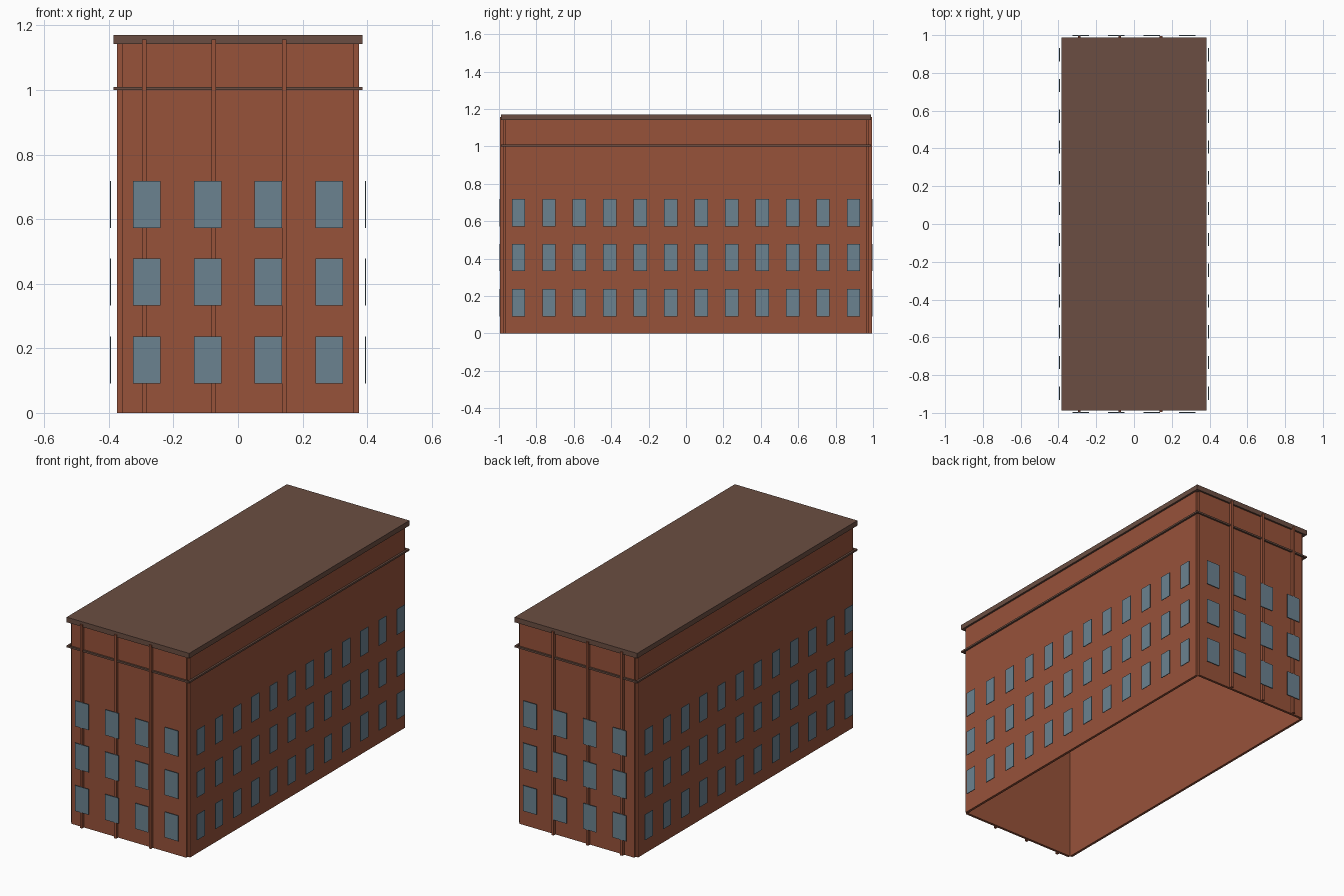
import bpy

cube = bpy.data.objects.get("Cube")
if cube:
    bpy.data.objects.remove(cube, do_unlink=True)


def material(name, rgb):
    mat = bpy.data.materials.new(name)
    mat.use_nodes = True
    colour = (*rgb, 1)
    mat.diffuse_color = colour
    mat.node_tree.nodes["Principled BSDF"].inputs["Base Color"].default_value = colour
    return mat


BRICK = material("red brick", (0.31, 0.085, 0.042))
STONE = material("brown roof", (0.147, 0.076, 0.054))
GLASS = material("blue grey glass", (0.147, 0.223, 0.279))


def box(name, mat, x, y, z):
    """Box from three (low, high) ranges."""
    faces = [(0, 1, 3, 2), (4, 6, 7, 5), (0, 4, 5, 1),
             (2, 3, 7, 6), (0, 2, 6, 4), (1, 5, 7, 3)]
    verts = [(a, b, c) for a in x for b in y for c in z]
    mesh = bpy.data.meshes.new(name)
    mesh.from_pydata(verts, [], faces)
    mesh.materials.append(mat)
    obj = bpy.data.objects.new(name, mesh)
    bpy.context.collection.objects.link(obj)
    return obj


def span(centre, width):
    return (centre - width / 2, centre + width / 2)


def outward(side, near, far):
    return tuple(sorted((side * near, side * far)))


WALL_X, WALL_Y, THICK = 0.374, 0.978, 0.014
INNER_X, INNER_Y = WALL_X - THICK, WALL_Y - THICK
TOP = 1.142
FLOORS = (0.164, 0.405, 0.645)
WIN_H = 0.145

# Roof slab
box("roof", STONE, (-0.385, 0.385), (-0.988, 0.988), (TOP, 1.171))

for side, end, flank in ((-1, "front", "right"), (1, "back", "left")):
    # Walls, meeting in notched corners and open underneath
    box(end + "_wall", BRICK, (-INNER_X, INNER_X), outward(side, INNER_Y, WALL_Y), (0, TOP))
    box(flank + "_wall", BRICK, outward(side, INNER_X, WALL_X), (-INNER_Y, INNER_Y), (0, TOP))

    # Ledge running round the upper wall
    box(end + "_ledge", STONE, (-0.385, 0.385), outward(side, WALL_Y, 0.988), (1.0, 1.01))
    box(flank + "_ledge", STONE, outward(side, WALL_X, 0.385), (-WALL_Y, WALL_Y), (1.0, 1.01))

    # Slim pilasters on the end walls
    for i, x in enumerate((-0.29, -0.075, 0.143)):
        box(f"{end}_pilaster_{i + 1}", BRICK, span(x, 0.014),
            outward(side, WALL_Y, 0.995), (0, 1.156))

    # Thin window panes standing just off the walls
    for floor, z in enumerate(FLOORS, 1):
        for i in range(4):
            box(f"{end}_window_{floor}_{i + 1}", GLASS, span((i - 1.5) * 0.188, 0.085),
                outward(side, 0.996, 1.0), span(z, WIN_H))
        for i in range(12):
            box(f"{flank}_window_{floor}_{i + 1}", GLASS, outward(side, 0.393, 0.396),
                span((i - 5.5) * 0.163, 0.07), span(z, WIN_H))
